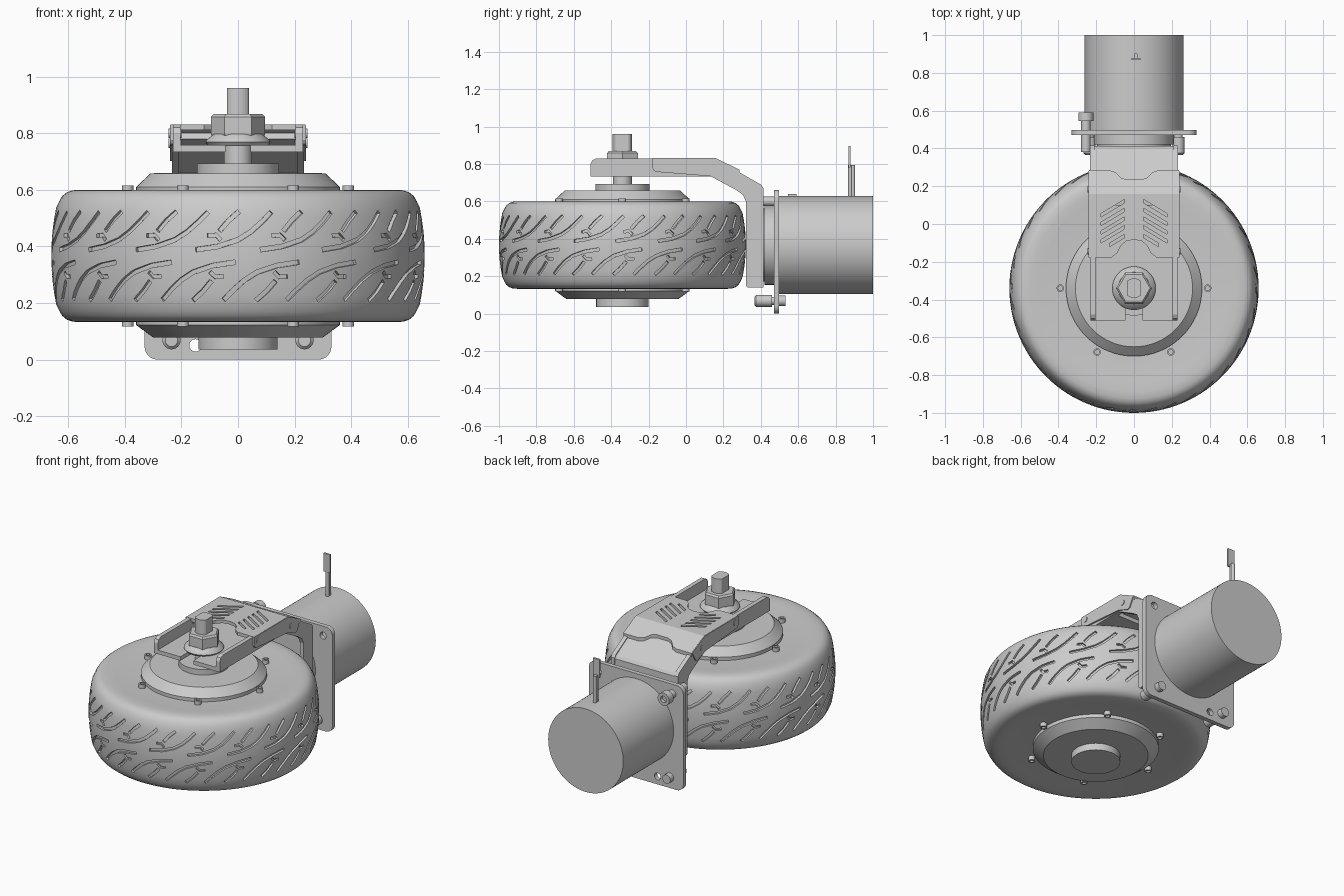
import bpy, bmesh, math
from mathutils import Vector

if "Cube" in bpy.data.objects:
    bpy.data.objects.remove(bpy.data.objects["Cube"])

WY, WZ, MZ = -0.34, 0.366, 0.366   # wheel centre y, z and motor axis z


def finish(name, bm, smooth=False):
    bmesh.ops.recalc_face_normals(bm, faces=bm.faces)
    me = bpy.data.meshes.new(name)
    bm.to_mesh(me)
    bm.free()
    ob = bpy.data.objects.new(name, me)
    bpy.context.collection.objects.link(ob)
    if smooth:
        smooth_it(ob)
    return ob


def activate(ob):
    bpy.ops.object.select_all(action='DESELECT')
    ob.select_set(True)
    bpy.context.view_layer.objects.active = ob


def smooth_it(ob):
    activate(ob)
    bpy.ops.object.shade_smooth_by_angle(angle=math.radians(32))


def lathe(name, profile, c, axis='z', seg=48, smooth=True):
    """Spin (radius, height) points around an axis through point c = (x, y or z)."""
    bm = bmesh.new()
    rings = []
    for r, h in profile:
        ring = []
        for i in range(seg):
            a = 2 * math.pi * i / seg
            u, v = c[0] + r * math.cos(a), c[1] + r * math.sin(a)
            ring.append(bm.verts.new((u, v, h) if axis == 'z' else (u, h, v)))
        rings.append(ring)
    for p, q in zip(rings, rings[1:]):
        for i in range(seg):
            j = (i + 1) % seg
            bm.faces.new((p[i], p[j], q[j], q[i]))
    bm.faces.new(rings[0])
    bm.faces.new(rings[-1])
    return finish(name, bm, smooth)


def prism(name, pts, a, b, axis):
    """Extrude a 2D outline from a to b along an axis."""
    place = {'x': lambda p, h: (h, p[0], p[1]),
             'y': lambda p, h: (p[0], h, p[1]),
             'z': lambda p, h: (p[0], p[1], h)}[axis]
    bm = bmesh.new()
    lo = [bm.verts.new(place(p, a)) for p in pts]
    hi = [bm.verts.new(place(p, b)) for p in pts]
    bm.faces.new(lo)
    bm.faces.new(hi)
    for i in range(len(pts)):
        j = (i + 1) % len(pts)
        bm.faces.new((lo[i], lo[j], hi[j], hi[i]))
    return finish(name, bm)


def cut(ob, cutter, op='DIFFERENCE'):
    m = ob.modifiers.new('cut', 'BOOLEAN')
    m.operation, m.object, m.solver = op, cutter, 'EXACT'
    activate(ob)
    bpy.ops.object.modifier_apply(modifier=m.name)
    bpy.data.objects.remove(cutter)


# Tyre: crowned body of revolution
def crown(dz):
    return 0.66 - 0.6 * dz * dz

side = [(0.34, 0.222), (0.42, 0.224), (0.50, 0.231), (0.55, 0.234), (0.585, 0.232),
        (0.605, 0.225), (0.621, 0.212), (0.631, 0.195)]
prof = [(r, WZ - h) for r, h in side]
prof += [(crown(d), WZ + d) for d in [0.17 * i / 5 for i in range(-5, 6)]]
prof += [(r, WZ + h) for r, h in reversed(side)]
tyre = lathe('tyre', prof, (0, WY), seg=108, smooth=False)

# Tread grooves: ribbons of (arc length, height) repeated round the tyre
SWEEP = [(0.12, 0.155), (0.085, 0.12), (0.045, 0.085), (0, 0.057), (-0.07, 0.034), (-0.15, 0.022)]
STEM = [(0.232, 0.157), (0.195, 0.125), (0.163, 0.088)]
FORK = [(0.120, 0.072), (0.150, 0.074), (0.168, 0.056)]
bm = bmesh.new()
for k in range(18):
    for sgn in (1, -1):
        for path, w in ((SWEEP, 0.008), (STEM, 0.008), (FORK, 0.007)):
            rows = []
            for i, p in enumerate(path):
                t = Vector(path[min(i + 1, len(path) - 1)]) - Vector(path[max(i - 1, 0)])
                n = Vector((-t.y, t.x)).normalized() * w
                row = []
                for q, deep in ((1, 1), (-1, 1), (-1, 0), (1, 0)):
                    s, d = sgn * (p[0] + q * n.x), sgn * (p[1] + q * n.y)
                    a = -math.pi / 2 + 2 * math.pi * (k + (0.3 if sgn < 0 else 0)) / 18 + s / 0.655
                    r = crown(d) - 0.014 if deep else 0.70
                    row.append(bm.verts.new((r * math.cos(a), WY + r * math.sin(a), WZ + d)))
                rows.append(row)
            for u, v in zip(rows, rows[1:]):
                for i in range(4):
                    j = (i + 1) % 4
                    bm.faces.new((u[i], u[j], v[j], v[i]))
            bm.faces.new(rows[0])
            bm.faces.new(rows[-1])
cut(tyre, finish('tread_cutter', bm))
smooth_it(tyre)

# Hub with conical covers, axle and nut
lathe('hub', [(0.14, 0.035), (0.14, 0.078), (0.30, 0.078), (0.36, 0.122), (0.36, 0.61),
              (0.31, 0.657), (0.145, 0.657), (0.145, 0.692)], (0, WY), seg=64)
lathe('axle', [(0.05, 0.68), (0.05, 0.86)], (0, WY), seg=32)
flat = [(max(-0.038, min(0.038, 0.052 * math.cos(a))), WY + 0.052 * math.sin(a))
        for a in [2 * math.pi * (i + 0.5) / 32 for i in range(32)]]
prism('axle_flat_end', flat, 0.80, 0.96, 'z')
lathe('nut_washer', [(0.105, 0.755), (0.115, 0.768), (0.112, 0.776), (0.085, 0.797)], (0, WY))
lathe('axle_nut', [(0.085, 0.78), (0.095, 0.795), (0.095, 0.858), (0.085, 0.868)], (0, WY), seg=6, smooth=False)

# Hub cover bolts, six on each side
for i in range(6):
    a = math.pi / 3 * i
    c = (0.39 * math.cos(a), WY + 0.39 * math.sin(a))
    for s in (1, -1):
        lathe('hub_bolt', [(0.02, WZ + s * 0.20), (0.02, WZ + s * 0.249), (0.012, WZ + s * 0.249),
                           (0.012, WZ + s * 0.238)], c, seg=16)

# Front arm: slotted plate with two side flanges
prism('front_arm_plate', [(-0.215, -0.51), (-0.045, -0.51), (-0.045, WY), (0.045, WY), (0.045, -0.51),
                          (0.215, -0.51), (0.215, 0.10), (-0.215, 0.10)], 0.733, 0.758, 'z')
# Side flanges for front arm, bent cover and rear arm
FRONT = [(-0.51, 0.733), (-0.51, 0.80), (-0.50, 0.82), (-0.48, 0.83), (0.10, 0.828), (0.14, 0.733)]
COVER = [(-0.178, 0.775), (-0.178, 0.829), (0.16, 0.829), (0.28, 0.77), (0.245, 0.708), (0.225, 0.702),
         (0.15, 0.733), (-0.15, 0.757), (-0.17, 0.762)]
REAR = [(0.15, 0.815), (0.25, 0.775), (0.40, 0.69), (0.415, 0.67), (0.415, 0.14), (0.33, 0.14),
        (0.32, 0.15), (0.32, 0.60), (0.305, 0.635), (0.27, 0.66), (0.13, 0.735)]
for s in (1, -1):
    prism('front_arm_flange', FRONT, s * 0.203, s * 0.230, 'x')
    prism('cover_flange', COVER, s * 0.228, s * 0.241, 'x')
    prism('rear_arm_flange', REAR, s * 0.208, s * 0.234, 'x')
    # pivot pins through the flanges
    for y, z in ((-0.145, 0.80), (0.185, 0.765)):
        pin = [(y + 0.017 * math.cos(i * math.pi / 8), z + 0.017 * math.sin(i * math.pi / 8)) for i in range(16)]
        prism('pivot_pin', pin, s * 0.20, s * 0.245, 'x')

# Rear arm web following the outer edge of its flanges
prism('rear_arm_web', [(0.17, 0.80), (0.25, 0.768), (0.40, 0.682), (0.412, 0.665), (0.412, 0.14),
                       (0.392, 0.14), (0.392, 0.66), (0.24, 0.748), (0.16, 0.78)], -0.215, 0.215, 'x')

# Bent cover with curved ends and slanted vents
cover = prism('arm_cover', [(-0.20, 0.831), (0.16, 0.831), (0.32, 0.752), (0.31, 0.734), (0.155, 0.811),
                            (-0.20, 0.811)], -0.238, 0.238, 'x')
half = [(0.25, -0.178), (0.12, -0.178), (0.09, -0.155), (0.07, -0.115), (0.04, -0.09)]
tail = [(0.04, 0.235), (0.07, 0.245), (0.10, 0.275), (0.13, 0.285), (0.25, 0.285)]
outline = [(-x, y) for x, y in half] + [(0, -0.083)] + half[::-1] + tail[::-1] + [(-x, y) for x, y in tail]
cut(cover, prism('outline_cutter', outline, 0.5, 1.0, 'z'), 'INTERSECT')
for s in (1, -1):
    for i in range(5):
        y, x1 = 0.13 - 0.046 * i, (0.175 if i < 4 else 0.13)
        slot = [(0.05, y), (x1, y - 0.6 * (x1 - 0.05)), (x1, y - 0.6 * (x1 - 0.05) - 0.018), (0.05, y - 0.018)]
        cut(cover, prism('vent_cutter', [(s * u, v) for u, v in slot], 0.79, 0.86, 'z'))

# Motor, boss and mounting plate
lathe('motor', [(0.262, 0.49), (0.262, 1.0)], (0, MZ), 'y', 96)
lathe('motor_boss', [(0.195, 0.405), (0.195, 0.42), (0.212, 0.42), (0.212, 0.48)], (0, MZ), 'y', 64)
corner = []
for cx, cz, a0 in ((0.285, 0.615, 0), (-0.285, 0.615, 90), (-0.285, 0.045, 180), (0.285, 0.045, 270)):
    for i in range(7):
        a = math.radians(a0 + 15 * i)
        corner.append((cx + 0.045 * math.cos(a), cz + 0.045 * math.sin(a)))
plate = prism('mounting_plate', corner, 0.47, 0.498, 'y')
for x, z in ((0.265, 0.60), (0.24, 0.59), (-0.15, 0.05), (0.15, 0.05))[0::2]:
    cut(plate, lathe('hole_cutter', [(0.022, 0.4), (0.022, 0.6)], (x, z), 'y', 24))
smooth_it(plate)

# Mounting plate bolts: two low ones and one upper one
for x in (-0.235, 0.235):
    lathe('plate_bolt', [(0.022, 0.365), (0.032, 0.375), (0.032, 0.46), (0.022, 0.46), (0.022, 0.49),
                         (0.028, 0.49), (0.028, 0.532)], (x, 0.068), 'y', 24)
lathe('upper_plate_bolt', [(0.025, 0.38), (0.025, 0.545), (0.04, 0.545), (0.04, 0.59), (0.02, 0.59),
                           (0.02, 0.57)], (-0.255, 0.60), 'y', 24)

# Cable stub on top of the motor
for y in (0.878, 0.893):
    lathe('cable_wire', [(0.011, 0.60), (0.011, 0.795)], (0.01, y), seg=12)
prism('cable_tab', [(-0.012, 0.868), (0.035, 0.868), (0.035, 0.88), (-0.012, 0.88)], 0.78, 0.895, 'z')
